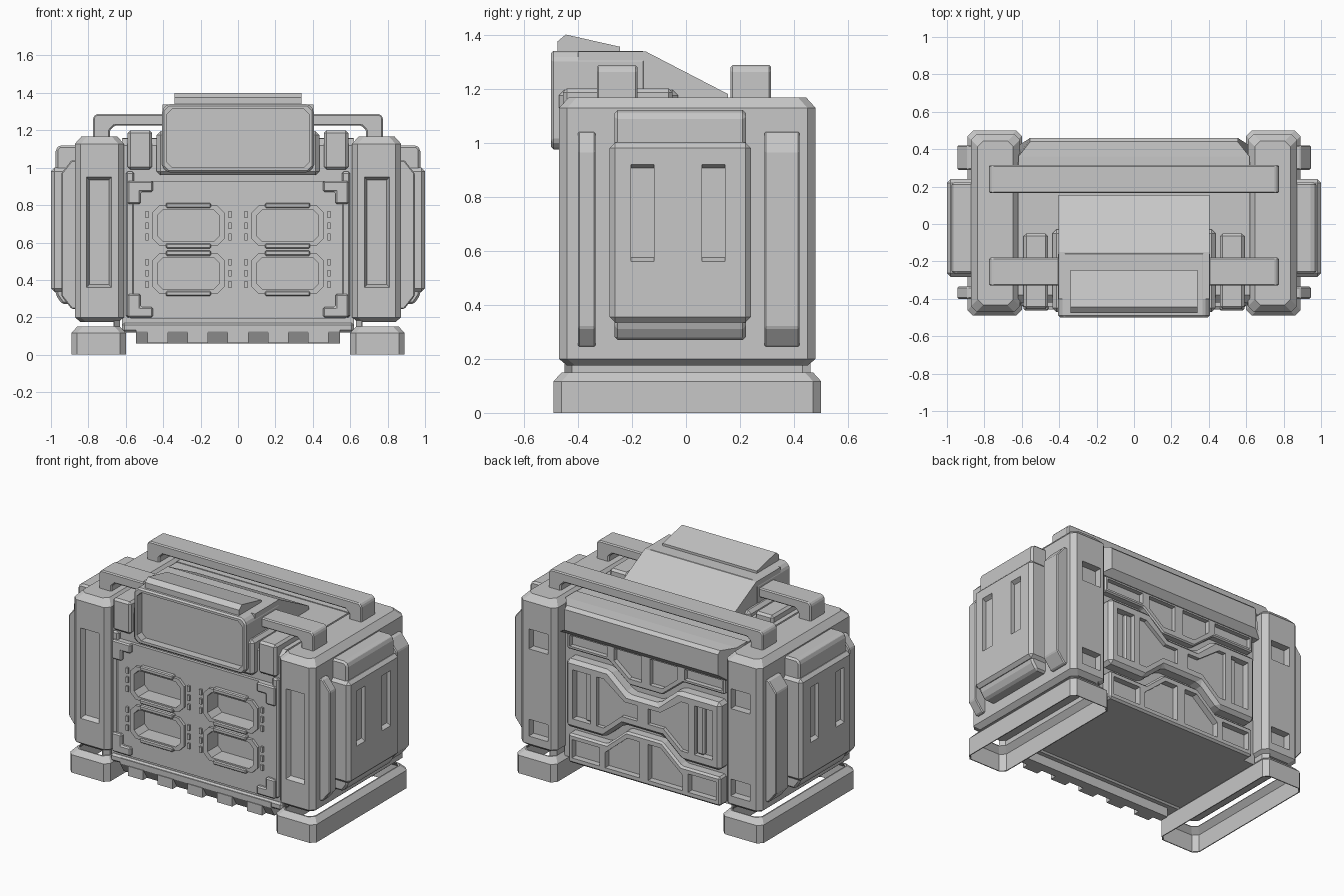
import bpy, bmesh

if "Cube" in bpy.data.objects:
    bpy.data.objects.remove(bpy.data.objects["Cube"])

grey = bpy.data.materials.new("plain_grey")
grey.diffuse_color = (0.57, 0.57, 0.57, 1)
grey.use_nodes = True
grey.node_tree.nodes["Principled BSDF"].inputs["Base Color"].default_value = grey.diffuse_color


def loft(name, rings, bevel=0, cuts=(), mirror=False):
    """Skin a list of equal-length 3D rings; optionally cut, bevel and mirror."""
    bm = bmesh.new()
    loops = [[bm.verts.new(p) for p in r] for r in rings]
    bm.faces.new(loops[0])
    bm.faces.new(loops[-1])
    for lo, hi in zip(loops, loops[1:]):
        for i in range(len(lo)):
            j = (i + 1) % len(lo)
            bm.faces.new((lo[i], lo[j], hi[j], hi[i]))
    bmesh.ops.recalc_face_normals(bm, faces=bm.faces)
    mesh = bpy.data.meshes.new(name)
    bm.to_mesh(mesh)
    bm.free()
    mesh.materials.append(grey)
    ob = bpy.data.objects.new(name, mesh)
    bpy.context.collection.objects.link(ob)
    if bevel:
        m = ob.modifiers.new("bevel", 'BEVEL')
        m.width, m.segments, m.limit_method = bevel, 1, 'ANGLE'
    for c in cuts:
        c.hide_render = True
        m = ob.modifiers.new("cut", 'BOOLEAN')
        m.operation, m.object, m.solver = 'DIFFERENCE', c, 'EXACT'
    if mirror:
        ob.modifiers.new("mirror", 'MIRROR').use_mirror_merge = False
    # bake the modifiers and drop the cutters
    dg = bpy.context.evaluated_depsgraph_get()
    baked = bpy.data.meshes.new_from_object(ob.evaluated_get(dg))
    ob.modifiers.clear()
    ob.data = baked
    for c in cuts:
        bpy.data.objects.remove(c)
    return ob


def prism(name, pts, axis, a, b, **kw):
    """Extrude a 2D outline along an axis."""
    place = {'x': lambda p, t: (t, p[0], p[1]),
             'y': lambda p, t: (p[0], t, p[1]),
             'z': lambda p, t: (p[0], p[1], t)}[axis]
    return loft(name, [[place(p, t) for p in pts] for t in (a, b)], **kw)


def rect(a0, a1, b0, b1, c=0):
    if not c:
        return [(a0, b0), (a1, b0), (a1, b1), (a0, b1)]
    return [(a0 + c, b0), (a1 - c, b0), (a1, b0 + c), (a1, b1 - c),
            (a1 - c, b1), (a0 + c, b1), (a0, b1 - c), (a0, b0 + c)]


def stack(name, x0, x1, y0, y1, c, levels, **kw):
    """Tower of corner-cut rectangles given as (height, inset) levels."""
    return loft(name, [[(x, y, z) for x, y in rect(x0 + i, x1 - i, y0 + i, y1 - i, c)]
                       for z, i in levels], **kw)


def box(name, x0, x1, y0, y1, z0, z1, **kw):
    return prism(name, rect(x0, x1, y0, y1), 'z', z0, z1, **kw)


def cutter(pts, axis, a, b):
    return prism("cutter", pts, axis, a, b)


ports = [(0.265, 0.69), (0.265, 0.435)]


def port_cuts():
    return [cutter(rect(s * x - .165, s * x + .165, z - .085, z + .085, .03), 'y', -0.6, -0.35)
            for s in (-1, 1) for x, z in ports]


def screen_cut():
    return [cutter(rect(-0.38, 0.38, 1.0, 1.315, .03), 'y', -0.6, -0.45)]


# --- main body, rear lip and lower sill
prism("main_body", [(-0.42, 0.13), (0.37, 0.13), (0.37, 1.13), (0.25, 1.155), (-0.38, 1.155), (-0.42, 1.12)],
      'x', -0.62, 0.62, cuts=port_cuts())
loft("rear_lip", [[(s * (0.555 if y > .43 else 0.618), y, z) for y, z in
                   [(0.25, 1.16), (0.36, 1.16), (0.44, 1.155), (0.46, 1.135), (0.46, 1.0), (0.42, 0.96),
                    (0.25, 0.96)]] for s in (-1, 1)])
box("front_sill", -0.62, 0.62, -0.435, -0.3, 0.12, 0.17, bevel=0.012)
prism("sill_skirt", [(-0.44, 0.16), (-0.44, 0.125), (-0.4, 0.06), (-0.34, 0.06), (-0.34, 0.16)],
      'x', -0.545, 0.545)
for i in range(5):
    x = (i - 2) * 0.215
    box("skirt_tooth", x - .055, x + .055, -0.445, -0.39, 0.062, 0.125)

# --- front panel with four framed ports
prism("front_panel", rect(-0.59, 0.59, 0.19, 0.93, .02), 'y', -0.44, -0.40, cuts=port_cuts())
box("front_rim", 0.555, 0.6, -0.445, -0.4, 0.2, 0.98, bevel=0.01, mirror=True)
for x, z in ports:
    prism("port_frame", rect(x - .195, x + .195, z - .108, z + .108, .04), 'y', -0.458, -0.43, mirror=True,
          cuts=[cutter(rect(x - .165, x + .165, z - .085, z + .085, .03), 'y', -0.6, -0.35)])
    for s in (-1, 1):
        box("port_clip", x - .12, x + .12, -0.468, -0.43, z + s * .108 - .014, z + s * .108 + .014,
            bevel=0.006, mirror=True)
        for dz in (-0.06, 0, 0.06):
            box("port_tick", x + s * .222 - .008, x + s * .222 + .008, -0.452, -0.43,
                z + dz - .018, z + dz + .018, mirror=True)
for z0, z1, zi in ((0.2, 0.325, 0.255), (0.93, 0.805, 0.87)):
    prism("corner_bracket", [(0.59, z0), (0.455, z0), (0.455, zi), (0.52, zi), (0.52, z1), (0.59, z1)],
          'y', -0.462, -0.42, bevel=0.008, mirror=True)

# --- shoulder blocks and display housing
box("shoulder_block", 0.46, 0.59, -0.455, -0.05, 0.99, 1.2, bevel=0.014, mirror=True)
box("display_cradle", -0.435, 0.435, -0.47, -0.03, 0.96, 1.195, bevel=0.02, cuts=screen_cut())
prism("display_frame", rect(-0.405, 0.405, 0.975, 1.34, .03), 'y', -0.5, -0.15, bevel=0.01, cuts=screen_cut())
prism("display_back", [(-0.4, 1.1), (-0.4, 1.338), (-0.15, 1.338), (0.155, 1.18), (0.155, 1.1)], 'x', -0.403, 0.403)
prism("display_visor", [(-0.475, 1.33), (-0.475, 1.375), (-0.445, 1.4), (-0.245, 1.355), (-0.245, 1.33)],
      'x', -0.34, 0.34)

# --- carrying handles
for y0, y1 in ((-0.33, -0.18), (0.165, 0.315)):
    prism("handle", [(-.775, 1.12), (-.775, 1.268), (-.758, 1.287), (.758, 1.287), (.775, 1.268), (.775, 1.12),
                     (.685, 1.12), (.685, 1.2), (.66, 1.225), (-.66, 1.225), (-.685, 1.2), (-.685, 1.12)],
          'y', y0, y1, bevel=0.007)

# --- end blocks with sloped front slot and rear recesses
slot = loft("cutter", [[(x, y, z) for x, z in rect(.675 + i, .81 - i, .36 + i, .95 - i)]
                       for y, i in ((-.6, 0), (-.47, 0), (-.44, .015))])
stack("end_block", 0.61, 0.872, -0.47, 0.48, 0.03, [(.175, .03), (.2, 0), (1.128, 0), (1.168, .036)], mirror=True,
      cuts=[slot, cutter(rect(.66, .8, .82, .95), 'y', 0.43, 0.6),
            cutter(rect(.66, .8, .25, .36), 'y', 0.43, 0.6)])


# --- hollow feet and necks
def foot_cut():
    return [stack("cutter", 0.6, 0.89, -0.49, 0.5, 0.03, [(-.1, .006), (.113, .006), (.146, .038), (.19, .038)])]


stack("foot_neck", 0.615, 0.867, -0.465, 0.475, 0.03, [(.148, .015), (.2, .015)], mirror=True, cuts=foot_cut())
stack("foot", 0.6, 0.89, -0.49, 0.5, 0.03, [(0, 0), (.117, 0), (.15, .03)], mirror=True, cuts=foot_cut())

# --- side panels with two slots, and side rails
prism("side_panel_base", [(0.8, 0.27), (0.94, 0.27), (0.975, 0.32), (0.975, 1.1), (0.955, 1.12), (0.8, 1.12)],
      'y', -0.265, 0.222, bevel=0.012, mirror=True)
box("side_panel", 0.85, 1.0, -0.283, 0.24, 0.335, 1.0, bevel=0.02, mirror=True,
    cuts=[cutter([(1.1, .56), (1.0, .56), (.965, .58), (.965, .90), (1.0, .92), (1.1, .92)], 'y', y0, y0 + .085)
          for y0 in (-.203, .06)])
for y0, y1 in ((-0.4, -0.335), (0.29, 0.42)):
    prism("side_rail", [(0.85, 0.245), (0.89, 0.245), (0.945, 0.315), (0.945, 0.97), (0.89, 1.04), (0.85, 1.04)],
          'y', y0, y1, bevel=0.006, mirror=True)

# --- rear upper plate, interlocking middle plate and lower plate
prism("rear_upper_plate", [(-.57, .98), (-.57, .86), (-.27, .86), (-.12, .74), (.12, .74), (.27, .86), (.57, .86),
                           (.57, .98)], 'y', 0.33, 0.415, bevel=0.008,
      cuts=[cutter(rect(s * .415 - .135, s * .415 + .135, .88, .95), 'y', .385, .6) for s in (-1, 1)]
      + [cutter([(s * .23, .95), (s * .23, .87), (s * .12, .78), (s * .03, .78), (s * .03, .95)], 'y', .385, .6)
         for s in (-1, 1)])
prism("rear_middle_plate", [(-.56, .81), (-.25, .81), (-.11, .69), (.11, .69), (.25, .81), (.56, .81),
                            (.56, .365), (.28, .365), (.14, .485), (-.14, .485), (-.28, .365), (-.56, .365)],
      'y', 0.33, 0.45, bevel=0.022,
      cuts=[cutter(rect(s * .44 - .065, s * .44 + .065, .43, .75), 'y', .405, .6) for s in (-1, 1)]
      + [cutter([(s * .04, .64), (s * .04, .54), (s * .15, .54), (s * .28, .43), (s * .33, .43), (s * .33, .75),
                 (s * .28, .75), (s * .13, .64)], 'y', .425, .6) for s in (-1, 1)])
box("rear_slot_rib", 0.375, 0.43, 0.38, 0.43, 0.43, 0.75, bevel=0.01, mirror=True)
prism("rear_lower_plate", [(-.55, .13), (-.55, .32), (-.27, .32), (-.13, .44), (.13, .44), (.27, .32), (.55, .32),
                           (.55, .13)], 'y', 0.33, 0.435, bevel=0.012,
      cuts=[cutter(rect(s * .42 - .1, s * .42 + .1, .165, .285), 'y', .395, .6) for s in (-1, 1)]
      + [cutter([(s * .03, .165), (s * .28, .165), (s * .28, .265), (s * .12, .4), (s * .03, .4)],
                'y', .395, .6) for s in (-1, 1)])
